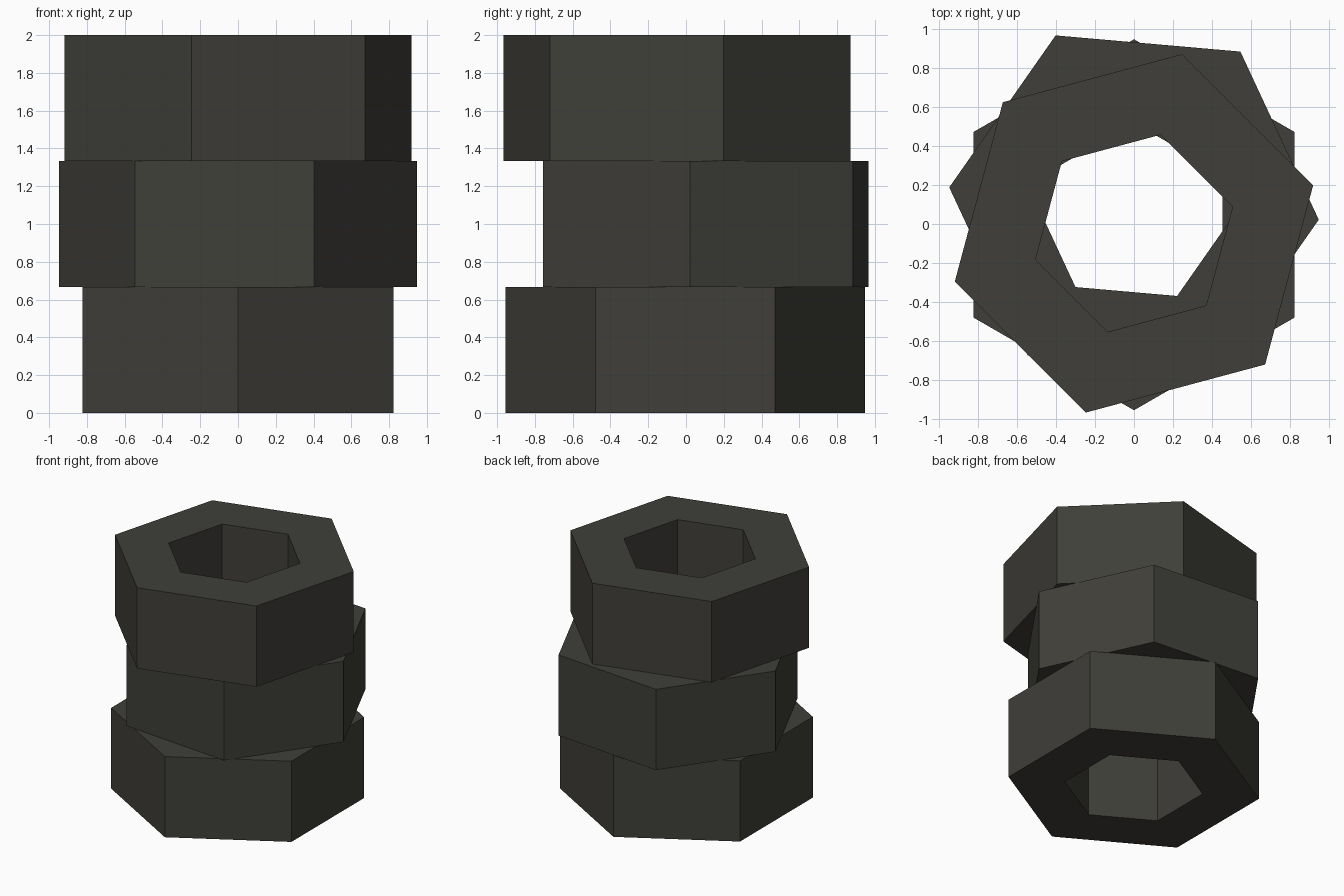
import bpy
import bmesh
from math import cos, sin, radians

cube = bpy.data.objects.get("Cube")
if cube:
    bpy.data.objects.remove(cube, do_unlink=True)

SIDES = 6
OUTER = 0.951
INNER = OUTER * 0.55
HEIGHT = 2 / 3

# Dark metal shared by all the nuts
steel = bpy.data.materials.new("dark_steel")
steel.use_nodes = True
colour = (0.05, 0.049, 0.041, 1)
steel.diffuse_color = colour
steel.node_tree.nodes["Principled BSDF"].inputs["Base Color"].default_value = colour


def hex_nut(name, y, z, turn):
    """Hexagonal ring with a hexagonal hole, turned about its own axis."""
    bm = bmesh.new()

    def ring(radius, height):
        angles = [radians(turn + i * 360 / SIDES) for i in range(SIDES)]
        return [bm.verts.new((radius * cos(a), radius * sin(a), height)) for a in angles]

    # Cross-section loop: outer wall, top, hole wall, underside
    section = [(OUTER, 0), (OUTER, HEIGHT), (INNER, HEIGHT), (INNER, 0)]
    rings = [ring(r, h) for r, h in section]
    for k, low in enumerate(rings):
        high = rings[(k + 1) % len(rings)]
        for i in range(SIDES):
            j = (i + 1) % SIDES
            bm.faces.new((low[i], low[j], high[j], high[i]))
    bmesh.ops.recalc_face_normals(bm, faces=bm.faces)

    mesh = bpy.data.meshes.new(name)
    bm.to_mesh(mesh)
    bm.free()
    mesh.materials.append(steel)
    obj = bpy.data.objects.new(name, mesh)
    obj.location = (0, y, z)
    bpy.context.collection.objects.link(obj)


# Loose stack of three nuts
hex_nut("bottom_nut", -0.004, 0, 30)
hex_nut("middle_nut", 0.105, HEIGHT, -5)
hex_nut("top_nut", -0.048, 2 * HEIGHT, 15)
